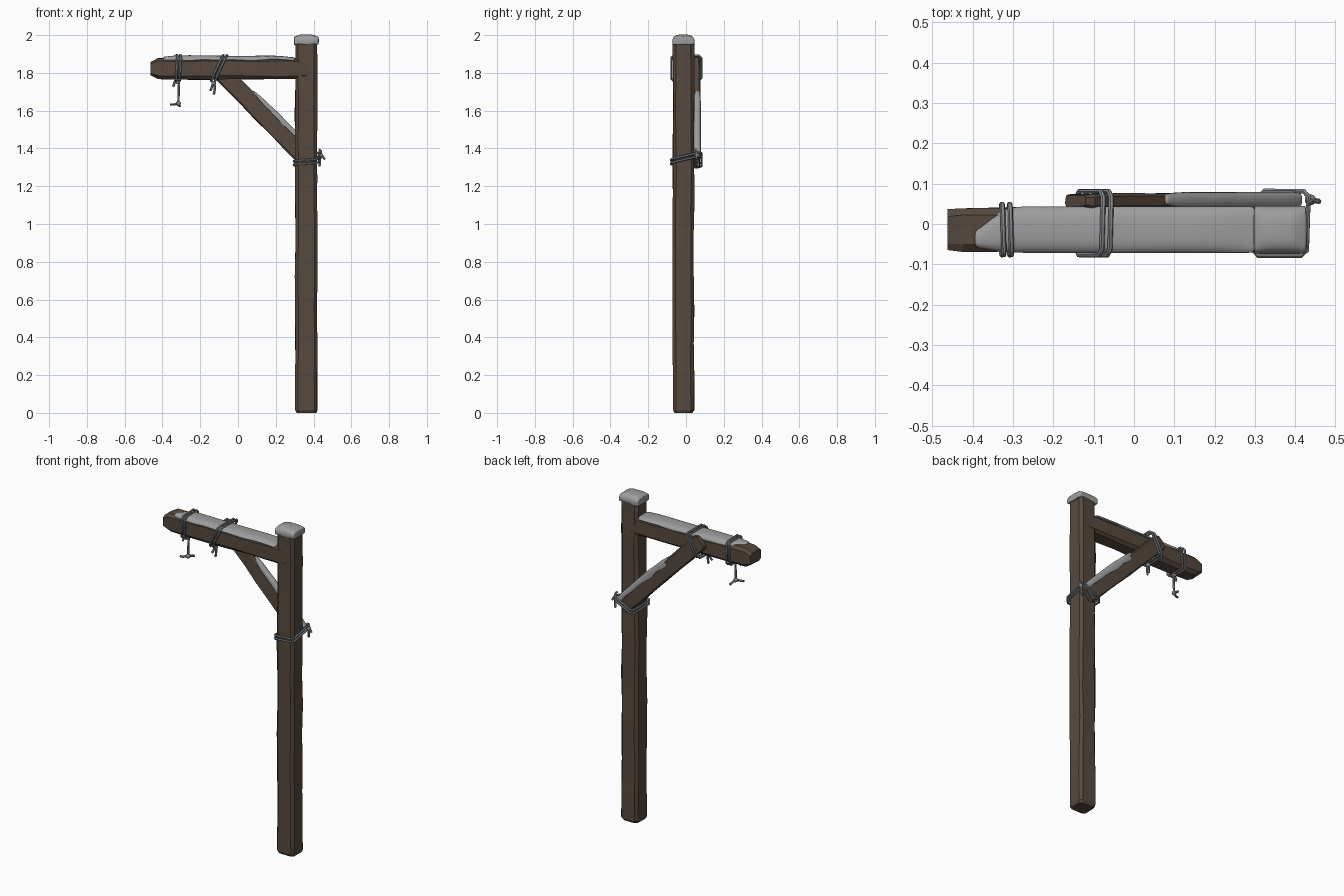
import bpy, bmesh, math, random
from mathutils import Vector

if "Cube" in bpy.data.objects:
    bpy.data.objects.remove(bpy.data.objects["Cube"])

random.seed(4)


def material(name, rgb):
    m = bpy.data.materials.new(name)
    m.diffuse_color = (*rgb, 1)
    m.use_nodes = True
    m.node_tree.nodes["Principled BSDF"].inputs["Base Color"].default_value = m.diffuse_color
    return m


WOOD = material("dark brown wood", (0.095, 0.066, 0.047))
SNOW = material("grey snow", (0.34, 0.34, 0.345))
ROPE = material("grey rope", (0.24, 0.255, 0.27))


def loft(name, p0, p1, rings, mat, angle):
    """Loft rings [(t, [(side, up), ...]), ...] from p0 to p1; side is y, up = axis x side."""
    p0, p1 = Vector(p0), Vector(p1)
    side = Vector((0, 1, 0))
    up = (p1 - p0).normalized().cross(side)
    bm = bmesh.new()
    loops = [[bm.verts.new(p0.lerp(p1, t) + side * s + up * u) for s, u in ring] for t, ring in rings]
    n = len(loops[0])
    for a, b in zip(loops, loops[1:]):
        for i in range(n):
            bm.faces.new((a[i], a[(i + 1) % n], b[(i + 1) % n], b[i]))
    bm.faces.new(loops[0])
    bm.faces.new(loops[-1])
    bmesh.ops.recalc_face_normals(bm, faces=bm.faces)
    me = bpy.data.meshes.new(name)
    bm.to_mesh(me)
    bm.free()
    me.materials.append(mat)
    ob = bpy.data.objects.new(name, me)
    bpy.context.collection.objects.link(ob)
    bpy.context.view_layer.objects.active = ob
    ob.select_set(True)
    bpy.ops.object.shade_smooth_by_angle(angle=math.radians(angle))
    ob.select_set(False)
    return ob


def timber(name, p0, p1, ws, wu, bevel, n, tip0, tip1, jitter=0.003):
    """Rough hewn timber; tips are (length, side scale, up scale)."""
    length = (Vector(p1) - Vector(p0)).length
    a, b = tip0[0] / length, 1 - tip1[0] / length
    stations = [(0, tip0[1], tip0[2])]
    stations += [(a + (b - a) * i / n, 1, 1) for i in range(n + 1)]
    stations += [(1, tip1[1], tip1[2])]
    h, v, c = ws / 2, wu / 2, bevel
    base = [(h, v - c), (h - c, v), (c - h, v), (-h, v - c),
            (-h, c - v), (c - h, -v), (h - c, -v), (h, c - v)]
    rings = []
    for t, ks, ku in stations:
        rings.append((t, [(s * ks + random.uniform(-jitter, jitter),
                           u * ku + random.uniform(-jitter, jitter)) for s, u in base]))
    return loft(name, p0, p1, rings, WOOD, 20)


def snow(name, p0, p1, width, height, drop, n, start=(1, 0), wave=0.006):
    """Soft snow layer with a wavy rim; start is (width scale, side shift) of its first ring."""
    w = width / 2
    rings = []
    for i in range(n + 1):
        t = i / n
        end = i in (0, n)
        k, shift = start if i == 0 else (1, 0)
        hh = height * (0.55 if end else 1) + random.uniform(-wave, wave) * 0.4
        d0, d1 = drop + random.uniform(-wave, wave), drop + random.uniform(-wave, wave)
        prof = [(-w * 0.85, -d0), (-w, -d0), (-w * 1.03, 0), (-w * 0.72, hh), (0, hh * 1.1),
                (w * 0.72, hh), (w * 1.03, 0), (w, -d1), (w * 0.85, -d1)]
        rings.append((t, [(s * k + shift, u) for s, u in prof]))
    # Doubled end rings keep the ends blunt when subdivided
    rings.insert(1, (0.15 / n, rings[0][1]))
    rings.insert(-1, (1 - 0.15 / n, rings[-1][1]))
    ob = loft(name, p0, p1, rings, SNOW, 50)
    mod = ob.modifiers.new("soften", 'SUBSURF')
    mod.levels = mod.render_levels = 2
    return ob


def rope(name, paths, r=0.0065):
    """Rope from [(points, closed), ...]; closed loops get rounded corners."""
    cu = bpy.data.curves.new(name, 'CURVE')
    cu.dimensions = '3D'
    cu.bevel_depth = r
    cu.bevel_resolution = 1
    cu.use_fill_caps = True
    for pts, closed in paths:
        pts = [Vector(p) for p in pts]
        if closed:
            out = []
            for i, p in enumerate(pts):
                for q in (pts[i - 1], pts[(i + 1) % len(pts)]):
                    out.append(p + (q - p).normalized() * 0.014)
            pts = out
        sp = cu.splines.new('POLY')
        sp.points.add(len(pts) - 1)
        for sp_p, p in zip(sp.points, pts):
            sp_p.co = (*p, 1)
        sp.use_cyclic_u = closed
    cu.materials.append(ROPE)
    ob = bpy.data.objects.new(name, cu)
    bpy.context.collection.objects.link(ob)
    bpy.context.view_layer.objects.active = ob
    ob.select_set(True)
    bpy.ops.object.convert(target='MESH')
    bpy.ops.object.shade_smooth_by_angle(angle=math.radians(50))
    bpy.context.object.select_set(False)


def knot(name, loc, r=0.012):
    bpy.ops.mesh.primitive_ico_sphere_add(subdivisions=2, radius=r, location=loc)
    ob = bpy.context.object
    ob.name = name
    ob.data.materials.append(ROPE)
    bpy.ops.object.shade_smooth()
    ob.select_set(False)


# Timbers
timber("post", (0.361, -0.014, 0), (0.361, -0.014, 1.98), 0.112, 0.116, 0.016, 11,
       (0.015, 0.88, 0.88), (0.015, 0.9, 0.9))
timber("cross_beam", (-0.462, -0.014, 1.822), (0.37, -0.014, 1.822), 0.108, 0.112, 0.017, 6,
       (0.04, 0.9, 0.6), (0.01, 0.95, 0.95))
timber("diagonal_brace", (-0.145, 0.057, 1.862), (0.383, 0.057, 1.322), 0.036, 0.094, 0.007, 6,
       (0.02, 0.75, 0.75), (0.012, 0.85, 0.85), 0.002)

# Snow layers
snow("post_snow_cap", (0.296, -0.014, 1.98), (0.428, -0.014, 1.98), 0.117, 0.022, 0.032, 4)
snow("beam_snow", (-0.395, -0.014, 1.875), (0.302, -0.014, 1.875), 0.114, 0.015, 0.009, 10,
     (0.4, -0.022))
snow("brace_snow", (0.075, 0.06, 1.703), (0.412, 0.06, 1.362), 0.038, 0.016, 0.022, 8,
     (0.7, 0), 0.01)

# Rope round the free end of the beam, with a hanging knotted end
rope("end_rope", [
    ([(x + 0.006, -0.077, 1.895), (x + 0.002, 0.049, 1.895),
      (x, 0.049, 1.757), (x, -0.077, 1.757)], True) for x in (-0.328, -0.309)] + [
    ([(-0.312, -0.03, 1.76), (-0.314, -0.032, 1.70), (-0.316, -0.03, 1.632)], False),
    ([(-0.332, -0.04, 1.76), (-0.343, -0.045, 1.728)], False),
    ([(-0.316, -0.03, 1.64), (-0.34, -0.045, 1.632), (-0.358, -0.05, 1.633)], False),
    ([(-0.316, -0.03, 1.64), (-0.31, 0.0, 1.628), (-0.308, 0.015, 1.624)], False)])
knot("end_rope_knot", (-0.316, -0.03, 1.637), 0.014)
knot("end_rope_upper_knot", (-0.318, -0.03, 1.752))

# Slanted rope tying the brace to the beam
rope("middle_rope", [
    ([(x + 0.062, -0.077, 1.894), (x + 0.066, 0.081, 1.892),
      (x, 0.081, 1.762), (x, -0.077, 1.757)], True) for x in (-0.142, -0.122)] + [
    ([(-0.128, -0.03, 1.757), (-0.122, -0.035, 1.72), (-0.128, -0.035, 1.685)], False),
    ([(-0.13, -0.03, 1.75), (-0.142, -0.04, 1.715), (-0.146, -0.045, 1.708)], False)])
knot("middle_rope_knot", (-0.128, -0.03, 1.745), 0.013)

# Rope tying the brace to the post, with a side knot and loose ends
rope("post_rope", [
    ([(0.294, -0.078, z - 0.003), (0.428, -0.078, z + 0.006),
      (0.433, 0.081, z + 0.045), (0.312, 0.082, z - 0.018)], True) for z in (1.318, 1.337)] + [
    ([(0.435, 0.06, 1.365), (0.448, 0.058, 1.36), (0.459, 0.056, 1.342)], False),
    ([(0.436, 0.06, 1.36), (0.434, 0.064, 1.33), (0.432, 0.066, 1.305)], False),
    ([(0.436, 0.06, 1.36), (0.44, 0.055, 1.385), (0.43, 0.05, 1.395)], False)])
knot("post_rope_knot", (0.437, 0.06, 1.362), 0.014)
